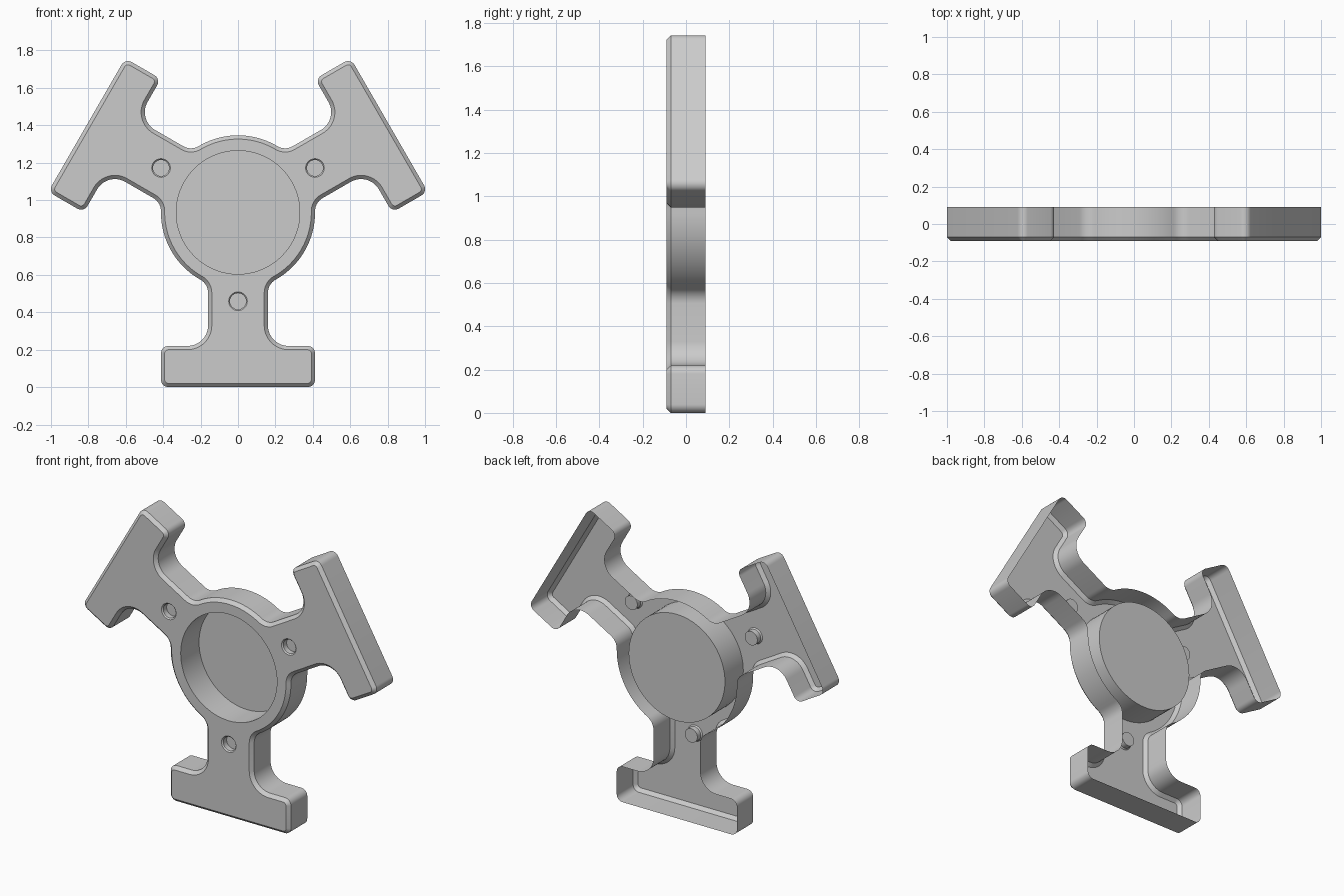
import bpy, bmesh
from math import radians, degrees, cos, sin, atan2, sqrt

if "Cube" in bpy.data.objects:
    bpy.data.objects.remove(bpy.data.objects["Cube"])

H = 0.934               # hub centre height = reach of each arm
FRONT, BACK = -0.09, 0.09
CHAMFER = 0.02
HUB_R, CUP_R = 0.412, 0.33
BAR_W, BAR_T, CORNER = 0.412, 0.22, 0.04
STEM_W, FIL_BAR, FIL_HUB = 0.16, 0.11, 0.08
HOLE_DIST = 0.475


def arc(cx, cz, r, a0, a1, n):
    return [(cx + r * cos(radians(a0 + (a1 - a0) * i / n)),
             cz + r * sin(radians(a0 + (a1 - a0) * i / n))) for i in range(n + 1)]


def circle(cx, cz, r, n):
    return arc(cx, cz, r, 0, 360, n)[:-1]


def rotate(pts, deg):
    c, s = cos(radians(deg)), sin(radians(deg))
    return [(x * c - z * s, x * s + z * c) for x, z in pts]


def outline(d):
    """Three-armed outline about the hub centre, inset by d."""
    fx = STEM_W + FIL_HUB
    fz = -sqrt((HUB_R + FIL_HUB) ** 2 - fx ** 2)
    a = degrees(atan2(fz, fx))
    bx, top = BAR_W - CORNER, -H + BAR_T
    right = arc(bx, -H + CORNER, CORNER - d, -90, 0, 8)
    right += arc(bx, top - CORNER, CORNER - d, 0, 90, 8)
    right += arc(STEM_W + FIL_BAR, top + FIL_BAR, FIL_BAR + d, -90, -180, 14)
    right += arc(fx, fz, FIL_HUB + d, 180, a + 180, 8)
    left = [(-x, z) for x, z in reversed(right)]
    hub = arc(0, 0, HUB_R - d, a, -60 - a, 20)[1:-1]
    arm = left + right + hub
    return [p for k in range(3) for p in rotate(arm, 120 * k)]


def add_loop(bm, pts, y):
    return [bm.verts.new((x, y, z + H)) for x, z in pts]


def bridge(bm, a, b):
    for i in range(len(a)):
        j = (i + 1) % len(a)
        bm.faces.new((a[i], a[j], b[j], b[i]))


def finish(bm, name):
    bmesh.ops.recalc_face_normals(bm, faces=bm.faces)
    bm.normal_update()
    # flat faces must look forward
    if max(bm.faces, key=lambda f: abs(f.normal.y)).normal.y > 0:
        bmesh.ops.reverse_faces(bm, faces=bm.faces)
    me = bpy.data.meshes.new(name)
    bm.to_mesh(me)
    bm.free()
    ob = bpy.data.objects.new(name, me)
    bpy.context.collection.objects.link(ob)
    bpy.ops.object.select_all(action='DESELECT')
    ob.select_set(True)
    bpy.context.view_layer.objects.active = ob
    bpy.ops.object.shade_smooth_by_angle(angle=radians(30))


def cup(name, cx, cz, steps, n):
    """Open-fronted recess through (radius, y) steps, closed by a floor."""
    bm = bmesh.new()
    loops = [add_loop(bm, circle(cx, cz, r, n), y) for r, y in steps]
    for a, b in zip(loops, loops[1:]):
        bridge(bm, a, b)
    bm.faces.new(loops[-1])
    finish(bm, name)


hole_centres = [rotate([(0, -HOLE_DIST)], 120 * k)[0] for k in range(3)]

# Open-backed shell: side wall, chamfer and pierced front face
bm = bmesh.new()
back = add_loop(bm, outline(0), BACK)
mid = add_loop(bm, outline(0), FRONT + CHAMFER)
front = add_loop(bm, outline(CHAMFER), FRONT)
bridge(bm, back, mid)
bridge(bm, mid, front)
rims = [add_loop(bm, circle(0, 0, CUP_R, 72), FRONT)]
rims += [add_loop(bm, circle(x, z, 0.05, 28), FRONT) for x, z in hole_centres]
edges = [bm.edges.get((front[i - 1], front[i])) for i in range(len(front))]
for rim in rims:
    edges += [bm.edges.new((rim[i - 1], rim[i])) for i in range(len(rim))]
bmesh.ops.triangle_fill(bm, use_beauty=True, use_dissolve=False,
                        edges=edges, normal=(0, -1, 0))
finish(bm, "arm_shell")

# Deep hub cup and the three shallow arm recesses
cup("hub_cup", 0, 0, [(CUP_R, FRONT), (CUP_R, BACK)], 72)
for k, (x, z) in enumerate(hole_centres):
    cup(f"arm_recess_{k + 1}", x, z,
        [(0.05, FRONT), (0.043, FRONT + 0.007), (0.043, FRONT + 0.04)], 28)
